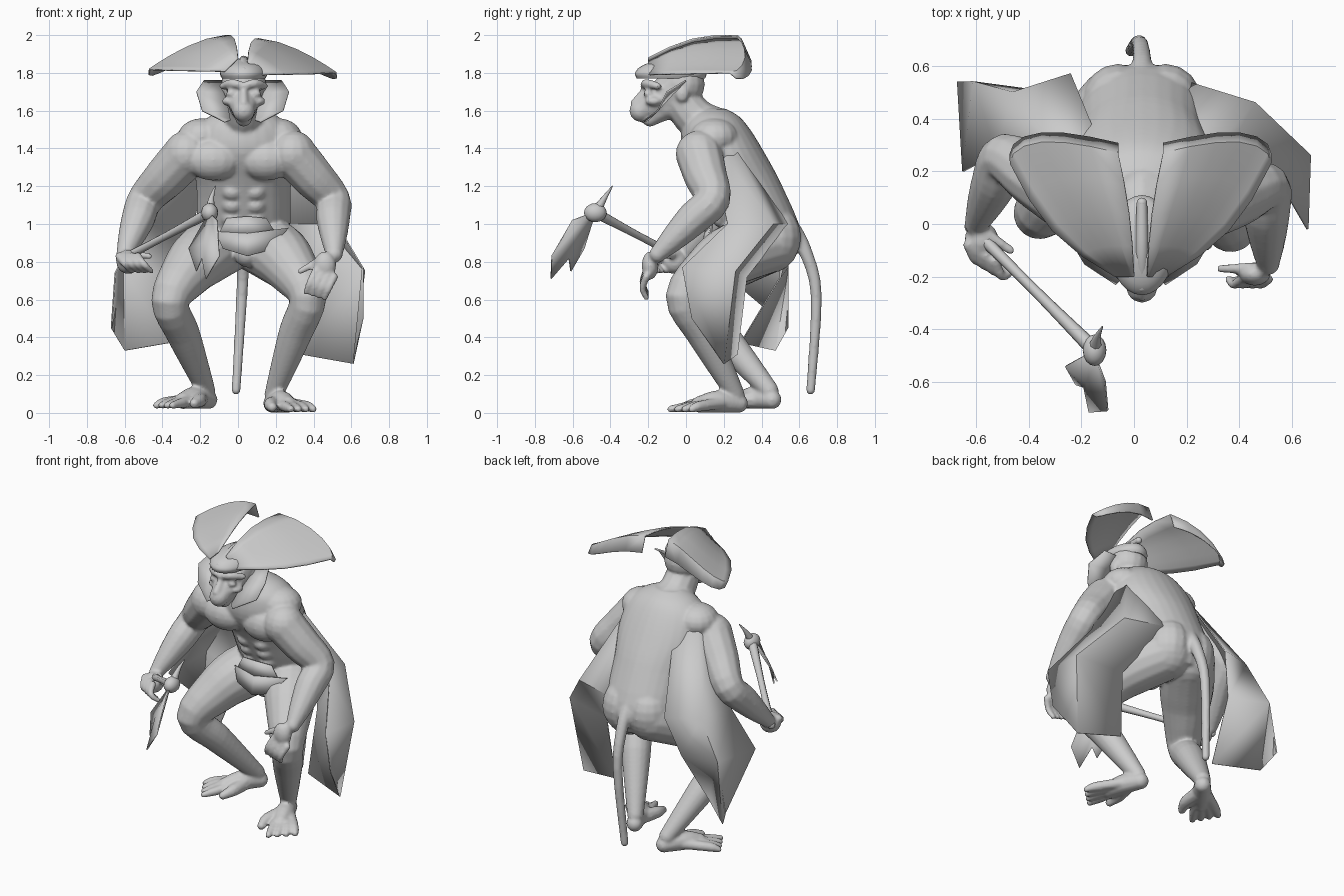
import bpy, bmesh, math
from mathutils import Vector, Matrix

cube = bpy.data.objects.get("Cube")
if cube:
    bpy.data.objects.remove(cube, do_unlink=True)

MIDDLE = .03  # the head and belly lean slightly to the left
SIDES = (-1, 1)

grey = bpy.data.materials.new("plain grey")
grey.use_nodes = True
colour = (.6, .6, .6, 1)
grey.diffuse_color = colour
for node in grey.node_tree.nodes:
    if node.type == 'BSDF_PRINCIPLED':
        node.inputs["Base Color"].default_value = colour


def finish(name, bm, angle=50):
    """Turn a bmesh into a smooth shaded object."""
    bmesh.ops.recalc_face_normals(bm, faces=bm.faces[:])
    mesh = bpy.data.meshes.new(name)
    bm.to_mesh(mesh)
    bm.free()
    mesh.materials.append(grey)
    for poly in mesh.polygons:
        poly.use_smooth = True
    mesh.set_sharp_from_angle(angle=math.radians(angle))
    obj = bpy.data.objects.new(name, mesh)
    bpy.context.scene.collection.objects.link(obj)
    return obj


def spline(points, steps=4):
    """Catmull-Rom interpolation of equal-length tuples."""
    out = []
    last = len(points) - 1
    for i in range(last):
        quad = [points[max(i - 1, 0)], points[i], points[i + 1], points[min(i + 2, last)]]
        for k in range(steps):
            t = k / steps
            out.append(tuple(
                b + (c - a) * t / 2 + (a - 2.5 * b + 2 * c - d / 2) * t ** 2
                + (3 * b - a - 3 * c + d) / 2 * t ** 3
                for a, b, c, d in zip(*quad)))
    return out + [tuple(points[last])]


def bridge(bm, rings):
    """Join rings of points into a capped solid."""
    rings = [[bm.verts.new(co) for co in ring] for ring in rings]
    count = len(rings[0])
    for low, high in zip(rings, rings[1:]):
        for j in range(count):
            k = (j + 1) % count
            bm.faces.new((low[j], low[k], high[k], high[j]))
    bm.faces.new(rings[0][::-1])
    bm.faces.new(rings[-1])


def circle(count):
    return [(math.cos(math.tau * j / count), math.sin(math.tau * j / count)) for j in range(count)]


def blob(bm, centre, radii):
    matrix = Matrix.Translation(centre) @ Matrix.Diagonal((*radii, 1))
    bmesh.ops.create_uvsphere(bm, u_segments=16, v_segments=10, radius=1, matrix=matrix)


def tube(bm, points, radii, sides=12):
    """Round limb through the points, with rounded ends."""
    path = spline([(*point, radius) for point, radius in zip(points, radii)])
    centres = [Vector(p[:3]) for p in path]
    rings, turn, before = [], None, None
    for i, centre in enumerate(centres):
        way = (centres[min(i + 1, len(path) - 1)] - centres[max(i - 1, 0)]).normalized()
        turn = before.rotation_difference(way) @ turn if turn else way.to_track_quat('Z', 'Y')
        before = way
        rings.append([centre + turn @ Vector((c, s, 0)) * path[i][3] for c, s in circle(sides)])
    bridge(bm, rings)
    for end in (0, -1):
        blob(bm, centres[end], [path[end][3]] * 3)


def barrel(bm, rings):
    """Upright loft of ellipses (y, z, radius x, radius y)."""
    bridge(bm, [[(MIDDLE + c * wide, y + s * deep, z) for c, s in circle(28)]
                for y, z, wide, deep in spline(rings)])


def sheet(name, rows):
    """Thin cloth or plate from rows of points."""
    bm = bmesh.new()
    grid = [[bm.verts.new(co) for co in row] for row in rows]
    for upper, lower in zip(grid, grid[1:]):
        for j in range(len(upper) - 1):
            bm.faces.new((upper[j], upper[j + 1], lower[j + 1], lower[j]))
    solid = finish(name, bm).modifiers.new("thickness", 'SOLIDIFY')
    solid.thickness = .008
    solid.offset = 0


def mirrored(rows, axis, lift=0):
    return [[(2 * axis - x, y, z + lift) for x, y, z in row] for row in rows]


body = bmesh.new()

# Hunched torso, chest, seat and belly
barrel(body, [(.44, .8, .14, .12), (.4, .95, .24, .21), (.29, 1.2, .25, .22), (.2, 1.37, .28, .22),
              (.16, 1.5, .25, .18), (.15, 1.57, .18, .13), (.14, 1.61, .09, .07)])
for s in SIDES:
    blob(body, (.01 + s * .14, .06, 1.34), (.15, .1, .11))
    blob(body, (MIDDLE + s * .09, .46, .93), (.14, .15, .17))
    blob(body, (.01 + s * .2, .15, 1.46), (.13, .13, .1))
    for k in range(3):
        blob(body, (MIDDLE + s * .06, .135 + k * .03, 1.17 - k * .07), (.06, .06, .05))
blob(body, (.05, .22, .84), (.07, .08, .07))

# Neck and ape-like head
tube(body, [(MIDDLE, .15, 1.5), (MIDDLE, .05, 1.56), (MIDDLE, -.04, 1.67)], (.12, .11, .1))
tube(body, [(MIDDLE, -.02, 1.74), (MIDDLE, -.14, 1.66), (MIDDLE, -.24, 1.6)], (.12, .09, .06))
tube(body, [(MIDDLE, -.1, 1.63), (MIDDLE, -.19, 1.56)], (.08, .045))
tube(body, [(MIDDLE, -.2, 1.73), (MIDDLE, -.27, 1.64)], (.018, .024))
for s in SIDES:
    tube(body, [(MIDDLE, -.22, 1.73), (MIDDLE + s * .06, -.21, 1.745),
                (MIDDLE + s * .11, -.15, 1.73)], (.02, .024, .02))
    blob(body, (MIDDLE + s * .065, -.2, 1.69), (.028, .025, .022))
    blob(body, (MIDDLE + s * .08, -.17, 1.65), (.035, .045, .025))
    blob(body, (MIDDLE + s * .11, -.02, 1.69), (.02, .035, .045))


def arm(shoulder, elbow, wrist):
    shoulder, elbow, wrist = Vector(shoulder), Vector(elbow), Vector(wrist)
    tube(body, [shoulder, shoulder.lerp(elbow, .5), elbow, elbow.lerp(wrist, .35),
                elbow.lerp(wrist, .7), wrist], (.125, .115, .095, .09, .07, .045))


def fingers(first, last, bend, tip):
    for i in range(4):
        knuckle = Vector(first).lerp(Vector(last), i / 3)
        tube(body, [knuckle, knuckle + Vector(bend), knuckle + Vector(tip)], (.021, .019, .015), 8)


# Left arm with an open hand
arm((.29, .07, 1.37), (.5, .14, 1.13), (.51, -.15, .84))
blob(body, (.46, -.19, .78), (.06, .045, .075))
fingers((.41, -.21, .75), (.51, -.21, .72), (-.03, -.02, -.06), (-.05, 0, -.11))
tube(body, [(.44, -.17, .81), (.33, -.17, .75)], (.024, .016))

# Right arm with a fist
arm((-.27, .11, 1.37), (-.49, .25, 1.13), (-.6, 0, .84))
blob(body, (-.58, -.06, .8), (.065, .07, .065))
fingers((-.63, -.08, .83), (-.53, -.14, .83), (.03, -.06, -.04), (.07, -.03, -.08))
tube(body, [(-.56, -.04, .84), (-.47, -.1, .83)], (.023, .017))


def foot(ankle, ahead):
    """Long grasping foot with a splayed inner toe."""
    ahead = Vector((*ahead, 0)).normalized()
    inward = Vector((-ahead.y, ahead.x, 0)) * math.copysign(1, -ankle.x)
    sole = ankle - Vector((0, 0, .1))

    def at(along, across, height):
        return sole + ahead * along + inward * across + Vector((0, 0, height))

    tube(body, [at(-.02, 0, .05), at(.1, 0, .06), at(.2, 0, .045)], (.05, .06, .045))
    for i in range(4):
        across = .035 - .042 * i
        tube(body, [at(.1, across * .4, .05), at(.24, across, .035),
                    at(.35 - .02 * i, across * 1.2, .02)], (.032, .03, .02), 8)
    tube(body, [at(.08, .02, .05), at(.18, .09, .045), at(.25, .11, .03)], (.045, .038, .026), 8)


def leg(hip, knee, ankle, ahead):
    hip, knee, ankle = Vector(hip), Vector(knee), Vector(ankle)
    bow = Vector((0, 0, .06))
    tube(body, [hip, hip.lerp(knee, .4) + bow, hip.lerp(knee, .7) + bow, knee, knee.lerp(ankle, .35),
                knee.lerp(ankle, .7), ankle], (.16, .165, .14, .1, .09, .07, .05), 16)
    foot(ankle, ahead)


# Bent legs
leg((.1, .44, .9), (.37, -.01, .61), (.19, .26, .1), (.4, -1))
leg((-.06, .44, .9), (-.36, .04, .59), (-.17, .44, .12), (-.6, -.8))

# Hanging tail
tube(body, [(MIDDLE, .56, .98), (MIDDLE, .63, .86), (.02, .69, .62), (-.01, .66, .12)],
     (.045, .036, .03, .024))

skin = finish("body", body, 180)
remesh = skin.modifiers.new("merge", 'REMESH')
remesh.mode = 'VOXEL'
remesh.voxel_size = .01
remesh.use_smooth_shade = True
relax = skin.modifiers.new("relax", 'SMOOTH')
relax.factor = .5
relax.iterations = 4

# Hat crown with band and ridge
hat = bmesh.new()
barrel(hat, [(-.08, 1.77, .115, .18), (-.08, 1.8, .125, .19), (-.07, 1.84, .1, .16), (-.06, 1.87, .04, .08)])
tube(hat, [(MIDDLE, -.24, 1.81), (MIDDLE, -.1, 1.86), (MIDDLE, .08, 1.87)], (.02, .025, .02))
finish("hat_crown", hat)

# Hat wings: fans that rise from the brow to a curved, turned-down rim
columns = [j / 6 for j in range(7)]
rim = []
for u in columns:
    reach = math.sin(u * math.pi / 2)
    rim.append(Vector((.11 + .41 * reach, .27 - .04 * u + .06 * math.sin(u * math.pi),
                       1.98 - .18 * reach ** 1.6)))
wing = []
for step in range(5):
    v = step / 4
    bow = math.sin(math.pi * v) * .04
    wing.append([Vector((.05 + .07 * u, -.2, 1.86 - .07 * u)).lerp(edge, v)
                 + bow * Vector((1.3 * u - .3, -u, 1 - u)) for u, edge in zip(columns, rim)])
wing.append([edge + Vector((0, .035, .07 * u - .1)) for u, edge in zip(columns, rim)])
sheet("left_hat_wing", wing)
sheet("right_hat_wing", mirrored(wing, .025, .018))

# Flared cheek plates
jaw, temple = Vector((.09, -.2, 1.55)), Vector((.13, 0, 1.76))
flare = [(.12, -.23, 1.54), (.24, -.15, 1.6), (.27, -.1, 1.7), (.23, 0, 1.76)]
cheek = [[jaw.lerp(temple, i / 3), outer] for i, outer in enumerate(flare)]
sheet("left_cheek_plate", cheek)
sheet("right_cheek_plate", mirrored(cheek, .025))

# Cape halves: growing out of the shoulders and back, hanging differently below
collar = [[(.26, .12, 1.47), (.24, .22, 1.48), (.12, .28, 1.5)]]
sheet("left_cape", collar + [[(.52, .22, 1), (.46, .46, 1), (.2, .54, 1)],
                             [(.66, -.02, .77), (.67, .26, .75), (.36, .32, .72)],
                             [(.66, .03, .5), (.61, .2, .26), (.33, .27, .31)]])
sheet("right_cape", mirrored(collar, 0) + [[(-.52, .27, 1), (-.46, .5, 1), (-.24, .57, .98)],
                                           [(-.65, .2, .74), (-.61, .54, .77), (-.32, .5, .72)],
                                           [(-.67, .54, .45), (-.6, .47, .33), (-.37, .29, .37)]])

# Loincloth plates
sheet("belt_plate", [[(-.06, .14, 1.03), (.05, .12, 1.04), (.15, .14, 1.03)],
                     [(-.1, .14, .95), (.05, .1, .95), (.2, .14, .95)]])
sheet("loincloth", [[(-.12, .14, .96), (.05, .1, .95), (.27, .13, .98)],
                    [(-.08, .11, .87), (.05, .08, .83), (.16, .1, .86)]])

# Axe: handle, knob, spike and notched blade
axe = bmesh.new()
butt, head = Vector((-.62, -.01, .81)), Vector((-.15, -.48, 1.06))
tube(axe, [butt, butt.lerp(head, .5), head], (.025, .02, .03), 8)
blob(axe, head, (.045, .06, .05))
tube(axe, [head, head + Vector((.01, .05, .08)), head + Vector((.03, .09, .14))], (.03, .014, .003), 8)
finish("axe_handle", axe)
sheet("axe_blade", [[(-.17, -.49, 1.03), (-.14, -.52, 1.05), (-.11, -.6, 1.02)],
                    [(-.26, -.54, .87), (-.18, -.6, .9), (-.1, -.71, .83)],
                    [(-.22, -.61, .75), (-.19, -.62, .82), (-.17, -.715, .71)]])
